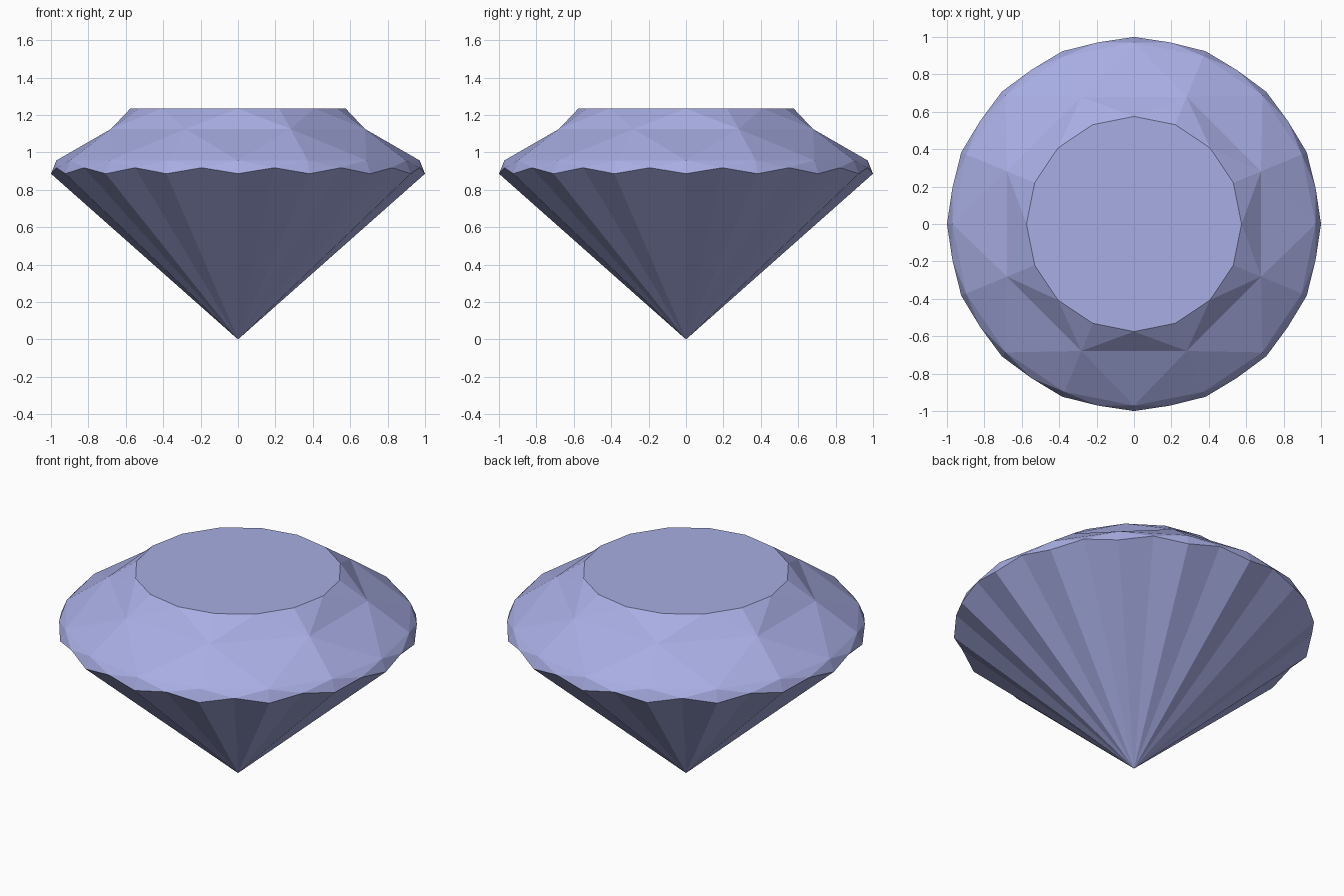
import bpy, bmesh, math

if "Cube" in bpy.data.objects:
    bpy.data.objects.remove(bpy.data.objects["Cube"])

# One flat colour for the whole gem
mat = bpy.data.materials.new("pale violet blue")
mat.diffuse_color = (0.39, 0.42, 0.77, 1)
mat.use_nodes = True
mat.node_tree.nodes["Principled BSDF"].inputs["Base Color"].default_value = mat.diffuse_color

bm = bmesh.new()
N = 16
STEP = math.tau / N


def ring(radius, z, offset=0.0):
    """Sixteen vertices around the z axis."""
    return [bm.verts.new((radius * math.cos((i + offset) * STEP),
                          radius * math.sin((i + offset) * STEP), z)) for i in range(N)]


table = ring(0.575, 1.235)           # flat top outline
upper = ring(0.971, 0.957)           # upper girdle points
peak = ring(0.99, 0.918, 0.5)        # girdle zigzag, high points
valley = ring(1.0, 0.886)            # girdle zigzag, low points
mid = {i % N: bm.verts.new((0.735 * math.cos(i * STEP), 0.735 * math.sin(i * STEP), 1.125))
       for i in range(1, N, 2)}      # crown points on every second spoke
tip = bm.verts.new((0, 0, 0))

# Table
bm.faces.new(table)

for i in range(N):
    j, h = (i + 1) % N, i - 1
    # Girdle diamond, split along its upright diagonal
    bm.faces.new((upper[i], valley[i], peak[i]))
    bm.faces.new((upper[i], peak[h], valley[i]))
    # Small facet above each zigzag peak
    bm.faces.new((upper[i], peak[i], upper[j]))
    # Pavilion facets down to the tip
    bm.faces.new((tip, peak[i], valley[i]))
    bm.faces.new((tip, valley[j], peak[i]))
    # Star facet and upper half facet of the crown
    m = mid[i if i % 2 else j]
    bm.faces.new((table[i], m, table[j]))
    bm.faces.new((m, upper[i], upper[j]))
    # Main crown facets, folded between neighbouring crown points
    if i % 2 == 0:
        a, b = mid[h % N], mid[j]
        bm.faces.new((table[i], a, b))
        bm.faces.new((a, upper[i], b))

bmesh.ops.recalc_face_normals(bm, faces=bm.faces)
mesh = bpy.data.meshes.new("cut_gem")
bm.to_mesh(mesh)
bm.free()
mesh.materials.append(mat)
gem = bpy.data.objects.new("cut_gem", mesh)
bpy.context.collection.objects.link(gem)
